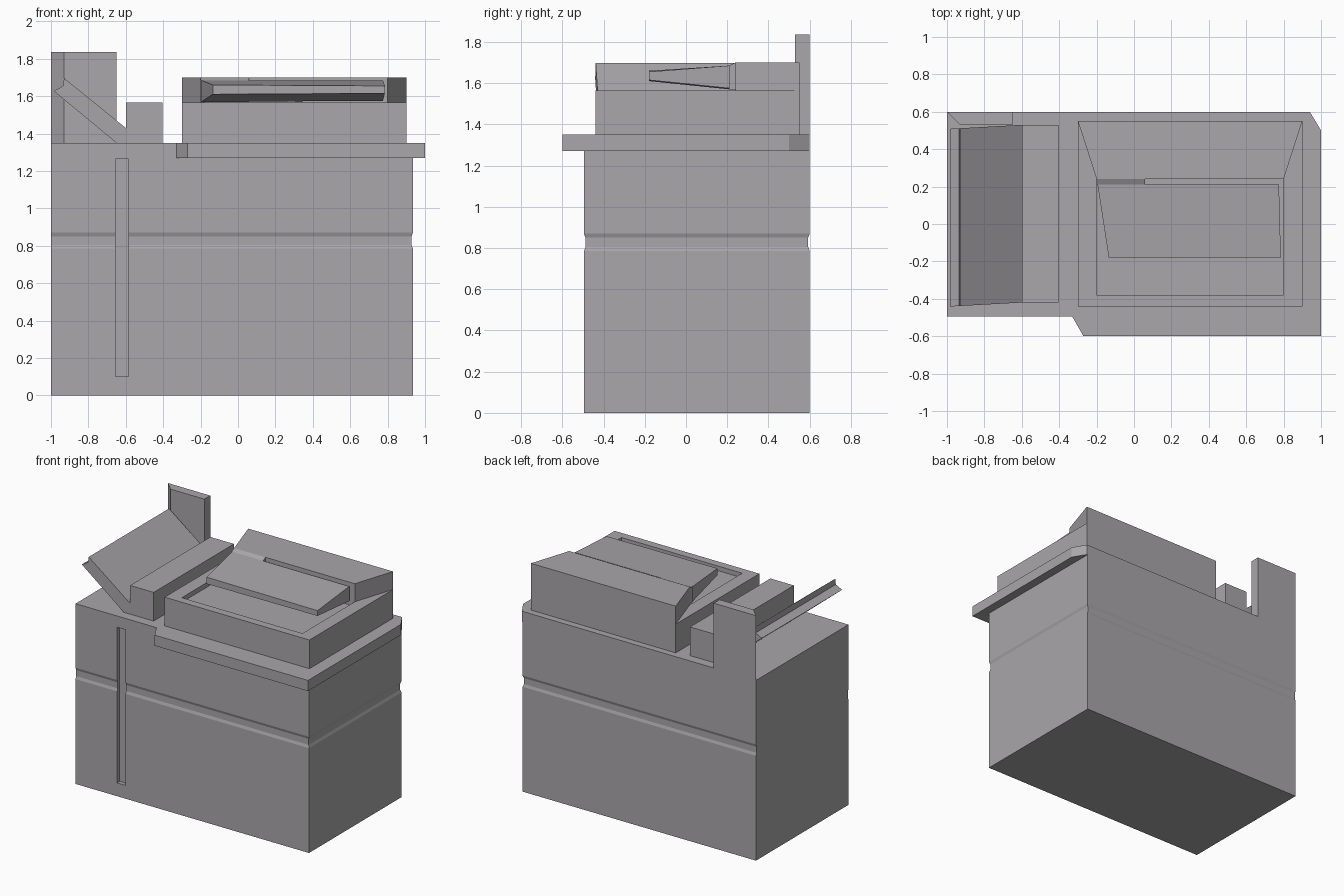
import bpy, bmesh
from mathutils import Vector

if "Cube" in bpy.data.objects:
    bpy.data.objects.remove(bpy.data.objects["Cube"])

grey = bpy.data.materials.new("warm_grey")
grey.diffuse_color = (0.40, 0.385, 0.40, 1)
grey.use_nodes = True
grey.node_tree.nodes["Principled BSDF"].inputs["Base Color"].default_value = grey.diffuse_color


def make(name, bm):
    bmesh.ops.recalc_face_normals(bm, faces=bm.faces)
    me = bpy.data.meshes.new(name)
    bm.to_mesh(me)
    bm.free()
    me.materials.append(grey)
    ob = bpy.data.objects.new(name, me)
    bpy.context.collection.objects.link(ob)
    return ob


def loft(name, rings):
    """Closed solid through rings with equal point counts."""
    bm = bmesh.new()
    vs = [[bm.verts.new(p) for p in r] for r in rings]
    n = len(vs[0])
    for a, b in zip(vs, vs[1:]):
        for i in range(n):
            j = (i + 1) % n
            bm.faces.new((a[i], a[j], b[j], b[i]))
    bm.faces.new(vs[0])
    bm.faces.new(vs[-1])
    return make(name, bm)


def prism(name, outline, z0, z1):
    return loft(name, [[(x, y, z) for x, y in outline] for z in (z0, z1)])


def rect(x0, x1, y0, y1):
    return [(x0, y0), (x1, y0), (x1, y1), (x0, y1)]


def cut(ob, name, outline, z0, z1):
    cutter = prism(name, outline, z0, z1)
    cutter.hide_render = True
    cutter.hide_set(True)
    cutter.display_type = 'WIRE'
    m = ob.modifiers.new("cut", 'BOOLEAN')
    m.operation = 'DIFFERENCE'
    m.solver = 'EXACT'
    m.object = cutter
    bpy.context.view_layer.objects.active = ob
    bpy.ops.object.modifier_apply(modifier=m.name)
    bpy.data.objects.remove(cutter)


# Cabinet with a shallow groove round front, right and back
levels = [(0, 0), (0.785, 0), (0.805, 0.007), (0.85, 0.007), (0.87, 0), (1.27, 0)]
cabinet = loft("cabinet", [[(x, y, z) for x, y in
                            rect(-1, 0.935 - d, -0.495 + d, 0.6 - d)] for z, d in levels])
cut(cabinet, "slot_cutter", rect(-0.655, -0.585, -0.6, -0.465), 0.10, 1.265)

# Countertop with overhang and clipped corners
prism("countertop", [(-1, -0.495), (-0.33, -0.495), (-0.27, -0.6), (1, -0.6),
                     (1, 0.5), (0.94, 0.6), (-1, 0.6)], 1.27, 1.35)

# Raised bed with recessed tray
bed = prism("bed", rect(-0.3, 0.9, -0.44, 0.55), 1.35, 1.565)
cut(bed, "tray_cutter", rect(-0.2, 0.8, -0.38, 0.24), 1.53, 1.7)

# Hood behind the tray, narrowing to the front
prism("hood", [(-0.2, 0.24), (0.8, 0.24), (0.9, 0.55), (-0.3, 0.55)], 1.565, 1.7)

# Tapered lid and its hinge to the hood
loft("lid", [
    [(-0.195, 0.21, 1.57), (0.775, 0.21, 1.575), (0.775, 0.21, 1.685), (-0.195, 0.21, 1.685)],
    [(-0.135, -0.18, 1.61), (0.785, -0.18, 1.615), (0.785, -0.18, 1.655), (-0.135, -0.18, 1.66)]])
loft("lid_hinge", [[(x, 0.21, 1.57), (x, 0.21, 1.685), (x, 0.24, 1.7), (x, 0.24, 1.57)]
                   for x in (-0.2, 0.06)])

# Back post with a bevelled left edge
prism("back_post", [(-1, 0.6), (-0.93, 0.53), (-0.65, 0.53), (-0.65, 0.6)], 1.35, 1.835)

# Side block
prism("side_block", rect(-0.6, -0.405, -0.42, 0.53), 1.35, 1.565)

# Tilted board with a notched upper edge, slightly skewed
board = [(-0.6, 1.43), (-0.93, 1.697), (-0.935, 1.655), (-0.985, 1.627), (-0.65, 1.35), (-0.6, 1.35)]
loft("tilted_board", [[(x, y + 0.055 * (x + 0.6), z) for x, z in board] for y in (-0.42, 0.53)])
